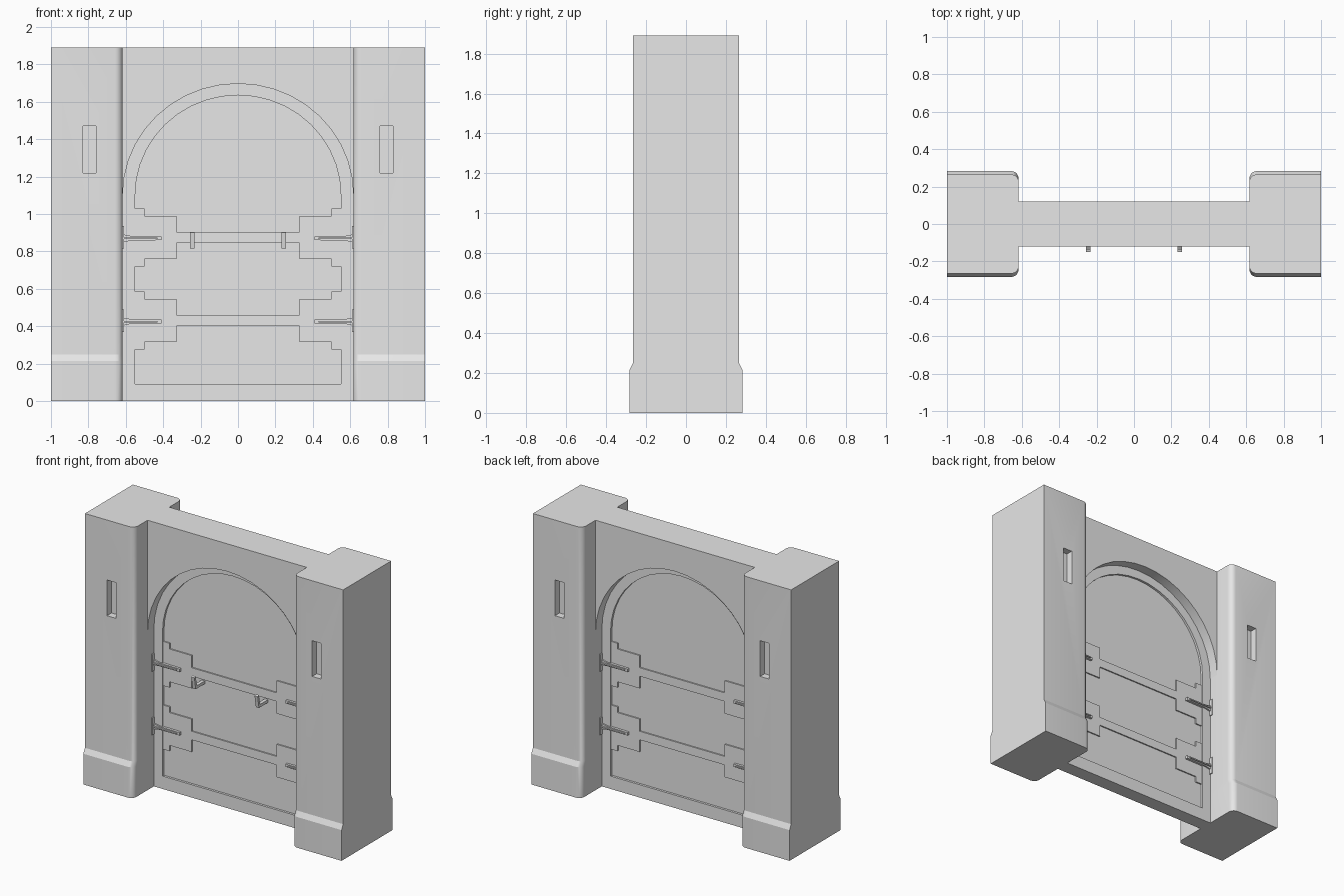
import bpy, bmesh, math

if "Cube" in bpy.data.objects:
    bpy.data.objects.remove(bpy.data.objects["Cube"])

stone = bpy.data.materials.new("grey")
stone.diffuse_color = (0.8, 0.8, 0.8, 1)
stone.use_nodes = True
stone.node_tree.nodes["Principled BSDF"].inputs["Base Color"].default_value = stone.diffuse_color


def finish(name, bm):
    bmesh.ops.recalc_face_normals(bm, faces=bm.faces)
    me = bpy.data.meshes.new(name)
    bm.to_mesh(me)
    bm.free()
    me.materials.append(stone)
    ob = bpy.data.objects.new(name, me)
    bpy.context.collection.objects.link(ob)
    return ob


def loft(name, rings):
    """Closed solid through equally long rings of points."""
    bm = bmesh.new()
    loops = [[bm.verts.new(p) for p in r] for r in rings]
    n = len(loops[0])
    for a, b in zip(loops, loops[1:]):
        for i in range(n):
            j = (i + 1) % n
            bm.faces.new((a[i], a[j], b[j], b[i]))
    bm.faces.new(loops[0])
    bm.faces.new(loops[-1])
    return finish(name, bm)


def slab(name, outline, y0, y1):
    """Extrude an (x, z) outline along y."""
    return loft(name, [[(x, y, z) for x, z in outline] for y in (y0, y1)])


def box(name, x0, x1, y0, y1, z0, z1):
    return slab(name, [(x0, z0), (x1, z0), (x1, z1), (x0, z1)], y0, y1)


def arch(a, b, zc, z0, n=20):
    """Arch opening from its left foot over the top to its right foot."""
    curve = [(-a * math.cos(math.pi * i / n), zc + b * math.sin(math.pi * i / n))
             for i in range(n + 1)]
    return [(-a, z0)] + curve + [(a, z0)]


def arched_wall(name, opening, z0, half_depth):
    outline = [(-0.66, z0)] + opening + [(0.66, z0), (0.66, 1.89), (-0.66, 1.89)]
    return slab(name, outline, -half_depth, half_depth)


def smooth(ob):
    bpy.ops.object.select_all(action='DESELECT')
    ob.select_set(True)
    bpy.context.view_layer.objects.active = ob
    bpy.ops.object.shade_smooth_by_angle(angle=math.radians(22))


# Pillars with rounded inner corners, a wider plinth and window slots
def pillar_ring(s, h, z, r=0.04, n=5):
    pts = [(1.0, -h)]
    for cy, start in ((-h + r, -90), (h - r, 180)):
        for i in range(n + 1):
            t = math.radians(start - 90 * i / n)
            pts.append((0.617 + r + r * math.cos(t), cy + r * math.sin(t)))
    pts.append((1.0, h))
    return [(s * x, y, z) for x, y in pts]


for s, side in ((-1, "left"), (1, "right")):
    pillar = loft(side + "_pillar", [pillar_ring(s, h, z) for h, z in
                  ((0.283, 0), (0.283, 0.215), (0.265, 0.25), (0.265, 1.89))])
    bpy.context.view_layer.objects.active = pillar
    for f in (-1, 1):
        cutter = box("slot_cutter", s * 0.795 - 0.035, s * 0.795 + 0.035,
                     f * 0.265 - 0.05, f * 0.265 + 0.05, 1.22, 1.47)
        mod = pillar.modifiers.new("slot", 'BOOLEAN')
        mod.operation = 'DIFFERENCE'
        mod.solver = 'EXACT'
        mod.object = cutter
        bpy.ops.object.modifier_apply(modifier=mod.name)
        bpy.data.objects.remove(cutter)
    smooth(pillar)

# Wall, stepped door surround, sill and door
smooth(arched_wall("wall", arch(0.617, 0.597, 1.1, 0), 0, 0.12))
smooth(arched_wall("door_surround", arch(0.55, 0.535, 1.1, 0.09), 0.09, 0.05))
box("door_sill", -0.64, 0.64, -0.05, 0.05, 0, 0.09)
box("door", -0.58, 0.58, -0.034, 0.034, 0.06, 1.68)

# Rails with stepped end plates, and hinges, on both faces
RAIL = [(0.33, 0.03), (0.33, 0.115), (0.50, 0.115), (0.50, 0.155), (0.55, 0.155)]
half = RAIL + [(x, -z) for x, z in reversed(RAIL)]
for level, zc in (("lower", 0.43), ("upper", 0.875)):
    for f, face in ((-1, "front"), (1, "back")):
        tag = level + "_" + face
        outline = [(x, zc + z) for x, z in half]
        outline += [(-x, z) for x, z in reversed(outline)]
        slab(tag + "_rail", outline, f * 0.02, f * 0.043)
        for s in (-1, 1):
            # tapered strap, its thin spine and the pillar flange
            strap = [(0.41, -0.010), (0.57, -0.012), (0.617, -0.022),
                     (0.617, 0.022), (0.57, 0.012), (0.41, 0.010)]
            slab(tag + "_hinge_strap", [(s * x, zc - 0.005 + z) for x, z in strap],
                 f * 0.03, f * 0.06)
            box(tag + "_hinge_spine", s * 0.43, s * 0.617, f * 0.05, f * 0.07,
                zc - 0.009, zc - 0.001)
            box(tag + "_hinge_flange", s * 0.61, s * 0.62, f * 0.04, f * 0.075,
                zc - 0.06, zc + 0.06)

# Upturned hooks on the front
HOOK = [(-0.03, 0.815), (-0.135, 0.815), (-0.15, 0.9), (-0.135, 0.905),
        (-0.122, 0.835), (-0.03, 0.835)]
for s in (-1, 1):
    loft("hook", [[(s * 0.245 + w, y, z) for y, z in HOOK] for w in (-0.012, 0.012)])
